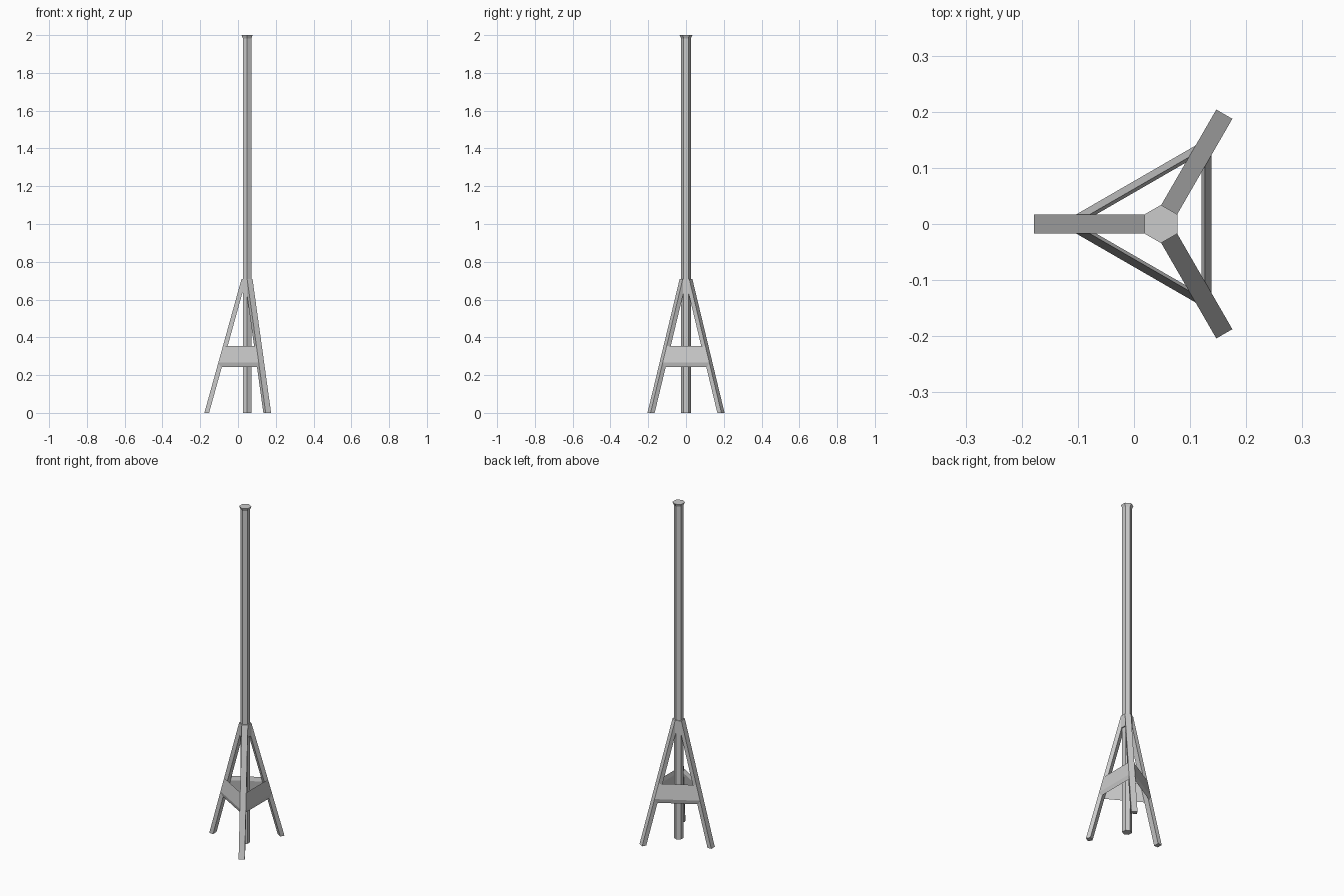
import bpy, bmesh, math
from mathutils import Vector

if "Cube" in bpy.data.objects:
    bpy.data.objects.remove(bpy.data.objects["Cube"])

CX = 0.048          # pole axis
HW = 0.0165         # half width of a leg
R_FOOT, R_TOP, Z_TOP = 0.226, 0.029, 0.71


def make(name, verts, faces):
    me = bpy.data.meshes.new(name)
    me.from_pydata(verts, [], faces)
    bm = bmesh.new()
    bm.from_mesh(me)
    bmesh.ops.recalc_face_normals(bm, faces=bm.faces)
    bm.to_mesh(me)
    bm.free()
    ob = bpy.data.objects.new(name, me)
    bpy.context.collection.objects.link(ob)
    return ob


def bridge(name, a, b):
    """Solid between two matching end profiles."""
    n = len(a)
    faces = [list(range(n)), list(range(n, 2 * n))]
    faces += [[i, (i + 1) % n, n + (i + 1) % n, n + i] for i in range(n)]
    return make(name, a + b, faces)


def hex_ring(r, z):
    return [Vector((CX + r * math.cos(math.radians(30 + 60 * i)),
                    r * math.sin(math.radians(30 + 60 * i)), z)) for i in range(6)]


def place(ob, deg):
    ob.location.x = CX
    ob.rotation_euler.z = math.radians(deg)


# Pole, flared cap and collar, all hexagonal
bridge("pole", hex_ring(0.026, 0), hex_ring(0.026, 1.985))
bridge("pole_cap", hex_ring(0.026, 1.983), hex_ring(0.034, 2.0))
bridge("leg_collar", hex_ring(0.033, 0.635), hex_ring(0.033, Z_TOP))

# Splayed legs, profile in (radius, height)
slope = (R_FOOT - R_TOP) / Z_TOP
leg = [(0.201, 0), (R_FOOT, 0), (R_TOP, Z_TOP), (0.01, Z_TOP),
       (0.01, (0.201 - 0.01) / slope)]
for i, deg in enumerate((60, 180, 300)):
    ob = bridge(f"leg_{i + 1}", [Vector((r, -HW, z)) for r, z in leg],
                [Vector((r, HW, z)) for r, z in leg])
    place(ob, deg)


# Slanted brace boards, ends trimmed against the leg sides
def brace_radius(z):
    return 0.5 * (R_FOOT - slope * z) + HW * math.sin(math.radians(60))


def brace_end(d):
    s = (d - HW * math.sin(math.radians(60))) * 2
    return s * math.sin(math.radians(60)) - HW * 0.5


brace = [(brace_radius(0.267), 0.267), (brace_radius(0.354), 0.354),
         (0.0725, 0.33), (0.0845, 0.243)]
for i, deg in enumerate((0, 120, 240)):
    ob = bridge(f"brace_{i + 1}",
                [Vector((d, -brace_end(d), z)) for d, z in brace],
                [Vector((d, brace_end(d), z)) for d, z in brace])
    place(ob, deg)
